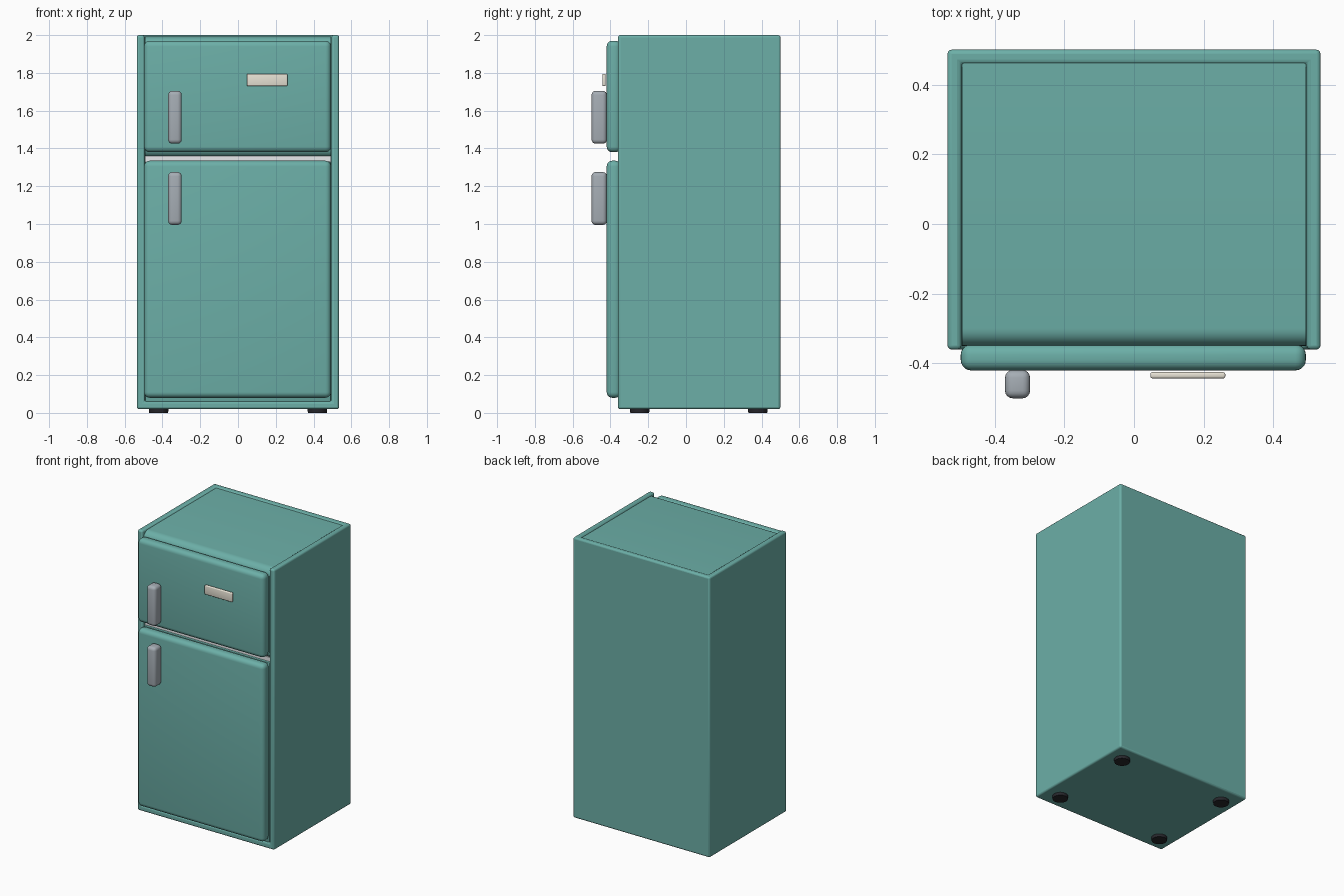
import bpy, bmesh, math
from mathutils import Vector

if "Cube" in bpy.data.objects:
    bpy.data.objects.remove(bpy.data.objects["Cube"])


def material(name, rgb):
    m = bpy.data.materials.new(name)
    m.diffuse_color = (*rgb, 1)
    m.use_nodes = True
    m.node_tree.nodes["Principled BSDF"].inputs["Base Color"].default_value = m.diffuse_color
    return m


teal = material("teal enamel", (0.15, 0.43, 0.39))
cream = material("cream", (0.80, 0.76, 0.66))
black = material("black rubber", (0.02, 0.02, 0.025))
steel = material("brushed grey", (0.38, 0.42, 0.46))
white = material("white liner", (0.8, 0.82, 0.84))


def finish(name, bm, mat):
    mesh = bpy.data.meshes.new(name)
    bm.to_mesh(mesh)
    bm.free()
    ob = bpy.data.objects.new(name, mesh)
    bpy.context.collection.objects.link(ob)
    if mat:
        mesh.materials.append(mat)
    return ob


def smooth(ob):
    bpy.ops.object.select_all(action='DESELECT')
    ob.select_set(True)
    bpy.context.view_layer.objects.active = ob
    bpy.ops.object.shade_smooth_by_angle(angle=math.radians(40))


def box(name, lo, hi, mat=None, bevel=0, segs=4, pick=None):
    """Box between two corners; pick(edge midpoint) limits which edges are rounded."""
    lo, hi = Vector(lo), Vector(hi)
    bm = bmesh.new()
    bmesh.ops.create_cube(bm, size=1)
    for v in bm.verts:
        v.co = Vector(((lo + hi) / 2)[i] + v.co[i] * (hi - lo)[i] for i in range(3))
    if bevel:
        edges = [e for e in bm.edges
                 if pick is None or pick((e.verts[0].co + e.verts[1].co) / 2)]
        bmesh.ops.bevel(bm, geom=edges, offset=bevel, segments=segs,
                        profile=0.5, affect='EDGES', clamp_overlap=True)
    ob = finish(name, bm, mat)
    smooth(ob)
    return ob


# outer cabinet: open at the front and top, rounded rims
cabinet = box("cabinet", (-0.535, -0.36, 0.02), (0.535, 0.5, 2.0), teal)
cutter = box("cutter", (-0.495, -1, 0.06), (0.495, 0.46, 3))
cutter.hide_render = True
cut = cabinet.modifiers.new("hollow", 'BOOLEAN')
cut.operation = 'DIFFERENCE'
cut.solver = 'EXACT'
cut.object = cutter
bpy.context.view_layer.objects.active = cabinet
bpy.ops.object.modifier_apply(modifier=cut.name)
bpy.data.objects.remove(cutter)
rim = cabinet.modifiers.new("rim", 'BEVEL')
rim.width, rim.segments = 0.012, 3
smooth(cabinet)

# inner compartments; the freezer block is rounded along its front edges
box("freezer_compartment", (-0.493, -0.35, 1.352), (0.493, 0.465, 1.992), teal, 0.05, 6,
    lambda p: p.y < -0.34 and abs(p.x) < 0.1)
box("fridge_compartment", (-0.493, -0.35, 0.055), (0.493, 0.465, 1.33), teal, 0.01, 2)
box("divider", (-0.493, -0.335, 1.325), (0.493, 0.465, 1.36), white)

# doors and their handles
for name, z0, z1, h0, h1 in (("freezer", 1.38, 1.97, 1.425, 1.705),
                             ("fridge", 0.08, 1.335, 0.995, 1.275)):
    box(name + "_door", (-0.497, -0.42, z0), (0.493, -0.345, z1), teal, 0.03, 5)
    box(name + "_handle", (-0.37, -0.5, h0), (-0.298, -0.419, h1), steel, 0.022, 4)

# small trim plate on the freezer door
box("trim_plate", (0.047, -0.443, 1.73), (0.262, -0.425, 1.795), cream, 0.006, 3)

# round feet
for sx, side in ((-1, "left"), (1, "right")):
    for y, end in ((-0.245, "front"), (0.38, "back")):
        bm = bmesh.new()
        bmesh.ops.create_cone(bm, cap_ends=True, segments=32,
                              radius1=0.05, radius2=0.053, depth=0.03)
        bmesh.ops.translate(bm, verts=bm.verts, vec=(sx * 0.42, y, 0.015))
        smooth(finish(f"{end}_{side}_foot", bm, black))
